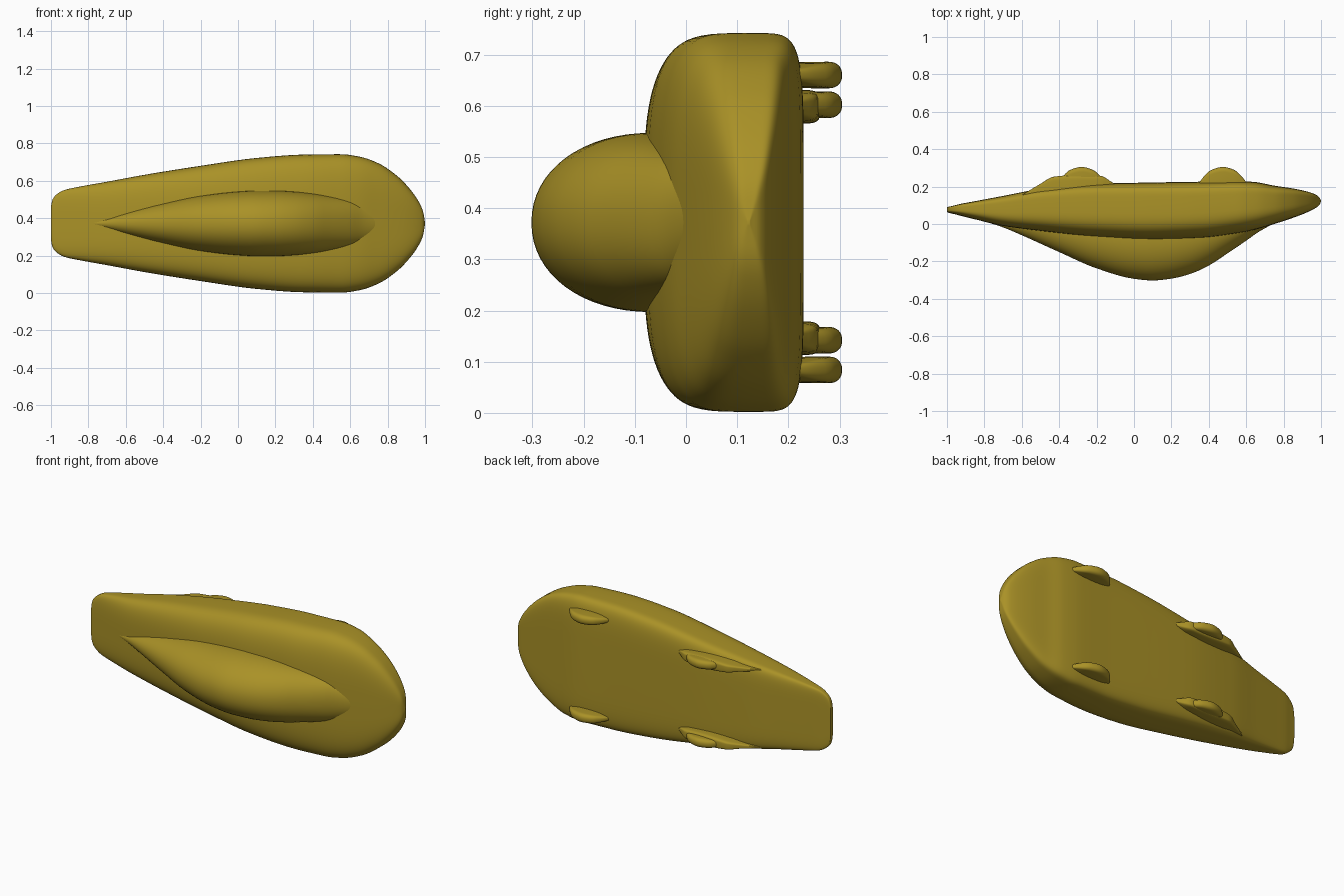
import bpy, bmesh
from math import sin, cos, pi, copysign

if "Cube" in bpy.data.objects:
    bpy.data.objects.remove(bpy.data.objects["Cube"])

ZC = 0.372  # height of the lengthwise symmetry axis

paint = bpy.data.materials.new("gold_paint")
paint.diffuse_color = (0.40, 0.285, 0.02, 1)
paint.use_nodes = True
paint.node_tree.nodes["Principled BSDF"].inputs["Base Color"].default_value = paint.diffuse_color


def interp(pts, x, k):
    """Monotone cubic interpolation of column k of the station list."""
    n = len(pts)
    d = [(pts[i + 1][k] - pts[i][k]) / (pts[i + 1][0] - pts[i][0]) for i in range(n - 1)]
    m = [d[0]] + [0 if a * b <= 0 else 2 * a * b / (a + b) for a, b in zip(d, d[1:])] + [d[-1]]
    i = max(j for j in range(n - 1) if j == 0 or pts[j][0] <= x)
    h = pts[i + 1][0] - pts[i][0]
    t = (x - pts[i][0]) / h
    return ((2*t**3 - 3*t*t + 1) * pts[i][k] + (t**3 - 2*t*t + t) * h * m[i]
            + (3*t*t - 2*t**3) * pts[i + 1][k] + (t**3 - t*t) * h * m[i + 1])


def power(v, n):
    return copysign(abs(v) ** (2 / n), v)


def loft(name, pts, zc, n_front, n_back, split, rings=80, seg=64):
    """Skin superellipse sections along x; stations are (x, y front, y back, half height)."""
    bm = bmesh.new()
    loops = []
    x0, x1 = pts[0][0], pts[-1][0]
    for i in range(rings + 1):
        x = x0 + (x1 - x0) * (1 - cos(pi * i / rings)) / 2
        ya, yb, hw = (interp(pts, x, k) for k in (1, 2, 3))
        yc = ya + (yb - ya) * split
        ring = []
        for j in range(seg):
            a = 2 * pi * j / seg
            s, c = sin(a), cos(a)
            n, r = (n_back, yb - yc) if s > 0 else (n_front, yc - ya)
            ring.append(bm.verts.new((x, yc + r * power(s, n), zc + hw * power(c, n))))
        loops.append(ring)
    for a, b in zip(loops, loops[1:]):
        for j in range(seg):
            k = (j + 1) % seg
            bm.faces.new((a[j], a[k], b[k], b[j]))
    bm.faces.new(loops[0])
    bm.faces.new(loops[-1])
    bmesh.ops.recalc_face_normals(bm, faces=bm.faces)
    me = bpy.data.meshes.new(name)
    bm.to_mesh(me)
    bm.free()
    me.materials.append(paint)
    ob = bpy.data.objects.new(name, me)
    bpy.context.collection.objects.link(ob)
    bpy.ops.object.select_all(action='DESELECT')
    ob.select_set(True)
    bpy.context.view_layer.objects.active = ob
    bpy.ops.object.shade_smooth_by_angle(angle=0.7)
    return ob


# Main hull: blunt thin tail, wide rounded nose, flat back
loft("hull", [
    (-1.0, 0.065, 0.09, 0.09), (-0.992, 0.06, 0.092, 0.127), (-0.97, 0.055, 0.097, 0.155),
    (-0.93, 0.045, 0.107, 0.178), (-0.85, 0.025, 0.122, 0.196), (-0.7, -0.01, 0.15, 0.223),
    (-0.5, -0.037, 0.187, 0.26), (-0.2, -0.068, 0.215, 0.308), (0.1, -0.083, 0.222, 0.35),
    (0.35, -0.075, 0.226, 0.368), (0.55, -0.05, 0.23, 0.37), (0.65, -0.03, 0.224, 0.357),
    (0.75, 0.0, 0.205, 0.322), (0.85, 0.033, 0.19, 0.255), (0.92, 0.06, 0.175, 0.183),
    (0.97, 0.085, 0.158, 0.11), (0.99, 0.1, 0.143, 0.062), (1.0, 0.12, 0.125, 0.004)],
    ZC, 3.7, 6, 0.58, rings=110, seg=96)

# Canopy: teardrop bulge that fades into the front face
loft("canopy", [
    (-0.82, 0.02, 0.06, 0.01), (-0.7, -0.018, 0.06, 0.035), (-0.6, -0.06, 0.06, 0.06),
    (-0.4, -0.15, 0.06, 0.107), (-0.2, -0.237, 0.06, 0.147), (0.0, -0.293, 0.06, 0.17),
    (0.1, -0.302, 0.06, 0.175), (0.2, -0.292, 0.06, 0.175), (0.3, -0.267, 0.06, 0.17),
    (0.4, -0.222, 0.06, 0.16), (0.5, -0.157, 0.06, 0.145), (0.6, -0.089, 0.06, 0.127),
    (0.67, -0.04, 0.07, 0.11), (0.74, -0.002, 0.08, 0.09), (0.82, 0.035, 0.09, 0.06)],
    ZC, 2.1, 2, 0.65)


def wheel(name, x, z):
    r = 0.15
    pts = [(x + r * u, 0.18, 0.18 + 0.125 * max(1 - abs(u) ** 2.3, 0.03), 0.026 * max(1 - abs(u) ** 2.5, 0.04))
           for u in (-1, -0.9, -0.7, -0.4, 0, 0.4, 0.7, 0.9, 1)]
    loft(name, pts, z, 4, 2.3, 0.78, rings=32, seg=32)


# Wheel covers and the low rear fairings, mirrored about the axis
for side, s in (("upper", 1), ("lower", -1)):
    wheel(side + "_front_wheel", 0.475, ZC + s * 0.288)
    wheel(side + "_rear_wheel", -0.28, ZC + s * 0.23)
    loft(side + "_rear_fairing", [
        (-0.6, 0.13, 0.155, 0.004), (-0.5, 0.13, 0.215, 0.014), (-0.43, 0.13, 0.253, 0.025),
        (-0.3, 0.13, 0.262, 0.033), (-0.18, 0.13, 0.258, 0.028), (-0.12, 0.13, 0.225, 0.015),
        (-0.08, 0.13, 0.2, 0.003)], ZC + s * 0.226, 4, 5, 0.6, rings=40, seg=40)
